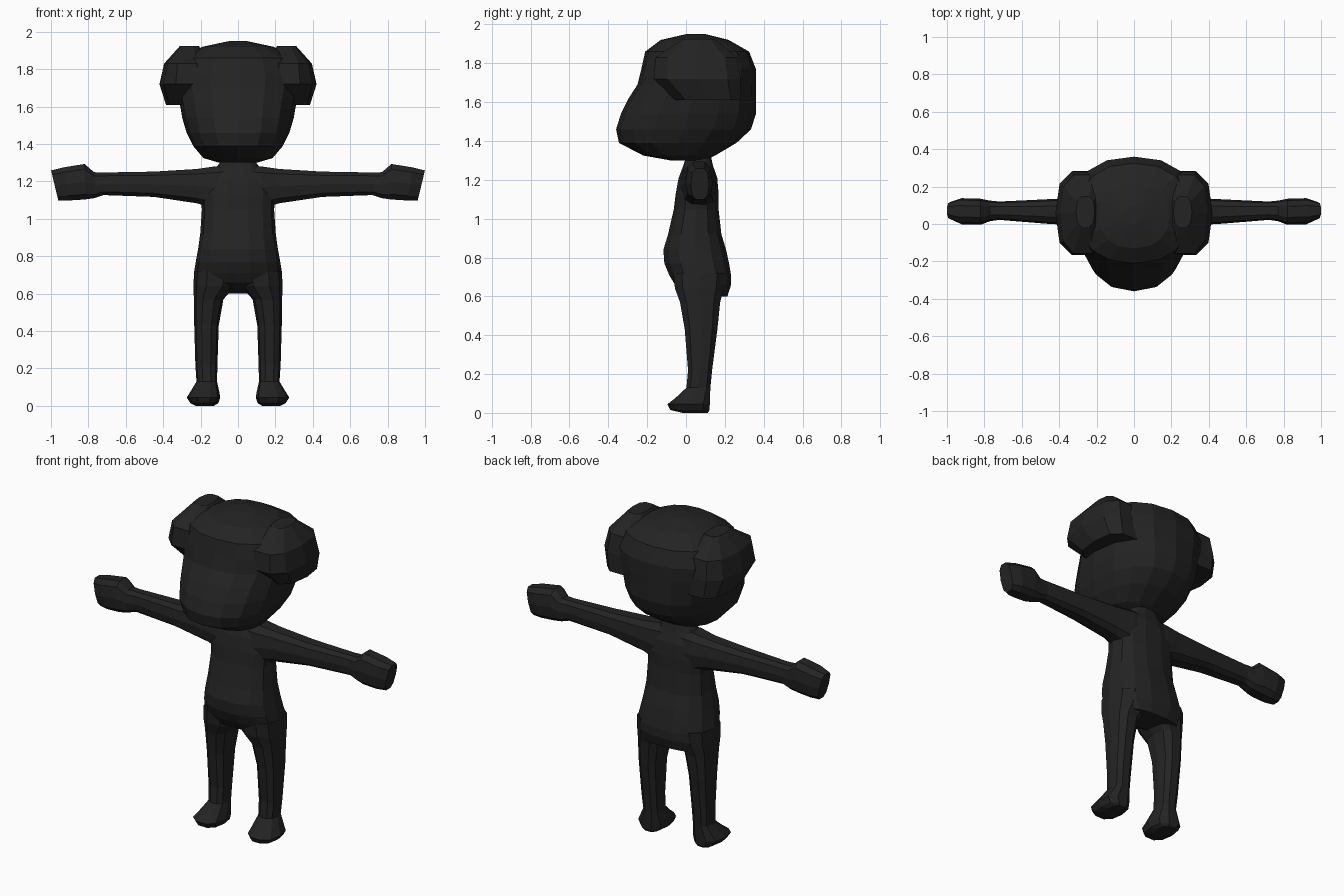
import bpy, bmesh, math

charcoal = bpy.data.materials.new("charcoal")
charcoal.diffuse_color = (0.017, 0.017, 0.017, 1)


def loft(name, rings, n=12, p=2.4, axis="z", mirror=False):
    """Skin rounded-box rings (pos, u_lo, u_hi, v_lo, v_hi[, tilt]) along z (u=x, v=y) or x (u=y, v=z)."""
    bm = bmesh.new()
    loops = []
    for pos, u0, u1, v0, v1, *tilt in rings:
        loop = []
        for i in range(n):
            t = 2 * math.pi * i / n
            c, s = math.cos(t), math.sin(t)
            sc = math.copysign(abs(c) ** (2 / p), c)
            ss = math.copysign(abs(s) ** (2 / p), s)
            u = (u0 + u1) / 2 + (u1 - u0) / 2 * sc
            v = (v0 + v1) / 2 + (v1 - v0) / 2 * ss
            w = pos + (tilt[0] * ss if tilt else 0)
            loop.append(bm.verts.new((u, v, w) if axis == "z" else (w, u, v)))
        loops.append(loop)
    for a, b in zip(loops, loops[1:]):
        for i in range(n):
            j = (i + 1) % n
            bm.faces.new((a[i], a[j], b[j], b[i]))
    bm.faces.new(loops[0])
    bm.faces.new(loops[-1])
    bmesh.ops.recalc_face_normals(bm, faces=bm.faces)
    me = bpy.data.meshes.new(name)
    bm.to_mesh(me)
    bm.free()
    me.materials.append(charcoal)
    ob = bpy.data.objects.new(name, me)
    bpy.context.collection.objects.link(ob)
    if mirror:
        m = ob.modifiers.new("mirror", "MIRROR")
        m.use_mirror_merge = False
    return ob


def centred(rows):
    return [(z, -w, w, f, b) for z, w, f, b in rows]


# Head with protruding muzzle: height, half width, front, back
loft("head", centred([
    (1.30, .10, -.08, .10), (1.325, .185, -.22, .15), (1.39, .24, -.345, .26),
    (1.46, .275, -.36, .335), (1.54, .298, -.335, .36), (1.62, .312, -.295, .36),
    (1.69, .33, -.25, .36), (1.77, .335, -.23, .36), (1.86, .30, -.21, .325),
    (1.92, .19, -.13, .22), (1.95, .05, 0, .10)]), n=16, p=2.3)

# Side hair buns
loft("hair_bun", [
    (1.61, .15, .385, -.06, .29), (1.72, .12, .42, -.175, .29),
    (1.83, .15, .395, -.165, .27), (1.925, .21, .31, -.02, .15)],
    n=10, p=2.7, mirror=True)

# Torso with neck, belly and seat
loft("torso", centred([
    (.60, .19, .05, .215), (.66, .233, -.06, .235), (.71, .236, -.09, .235),
    (.77, .226, -.115, .225), (.84, .213, -.12, .21), (.92, .202, -.095, .185),
    (1.05, .193, -.065, .17), (1.13, .20, -.055, .17), (1.21, .17, -.04, .163),
    (1.275, .115, -.015, .14), (1.32, .085, 0, .13)]), n=14)

# Arms with fist ends
loft("arm", [
    (.02, -.02, .15, 1.06, 1.29), (.12, -.03, .155, 1.05, 1.285),
    (.22, -.01, .145, 1.08, 1.27), (.45, 0, .133, 1.115, 1.255),
    (.72, .022, .12, 1.125, 1.25), (.77, .015, .125, 1.108, 1.252),
    (.82, -.004, .135, 1.10, 1.297), (.92, -.002, .138, 1.095, 1.278, .015),
    (.98, .025, .118, 1.095, 1.262, .02)],
    n=10, p=2.8, axis="x", mirror=True)

# Legs with feet
loft("leg", [
    (.72, 0, .235, -.07, .21), (.64, .015, .238, -.062, .20),
    (.57, .078, .236, -.035, .18), (.43, .103, .234, -.01, .165),
    (.22, .11, .228, .008, .137), (.13, .112, .222, .0, .128),
    (.075, .10, .255, -.06, .127), (.045, .095, .274, -.10, .127),
    (.015, .105, .255, -.085, .125), (0, .13, .225, -.02, .115)],
    n=10, p=2.5, mirror=True)
